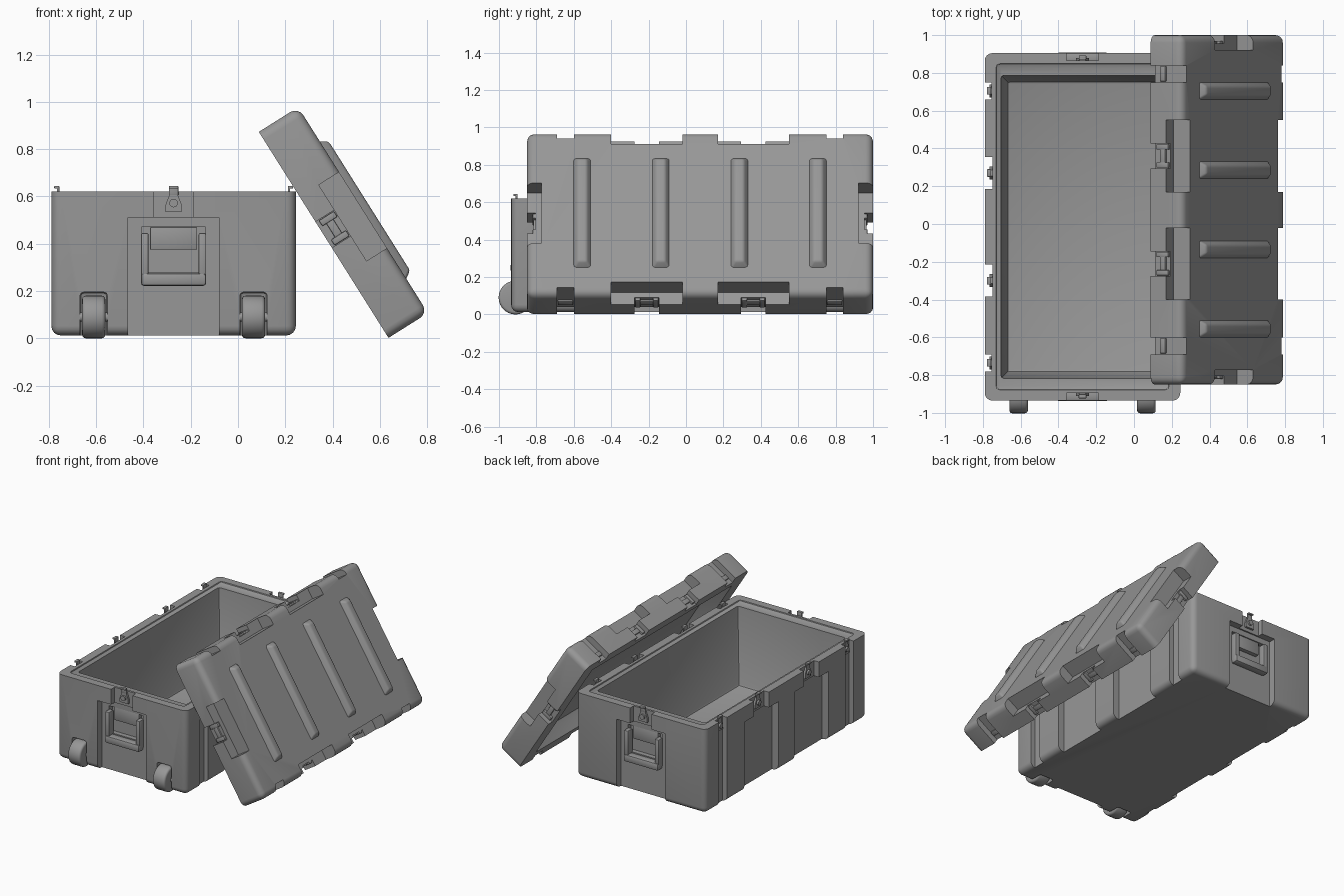
import bpy, bmesh, math
from mathutils import Matrix, Vector

if "Cube" in bpy.data.objects:
    bpy.data.objects.remove(bpy.data.objects["Cube"])

BASE = Matrix.Translation((-0.2725, -0.015, 0))
LID = Matrix.Translation((0.3625, 0.075, 0.4375)) @ Matrix.Rotation(math.radians(57.8), 4, 'Y')
HX, HY = 0.5175, 0.92          # half sizes of the base
ENDS = (0, math.pi)            # rotations for the two short ends
GREY = bpy.data.materials.new("dark_grey_plastic")
GREY.diffuse_color = (0.31, 0.31, 0.31, 1)
GREY.use_nodes = True
GREY.node_tree.nodes["Principled BSDF"].inputs["Base Color"].default_value = GREY.diffuse_color


def finish(name, bm, mat=Matrix()):
    bmesh.ops.recalc_face_normals(bm, faces=bm.faces)
    me = bpy.data.meshes.new(name)
    bm.to_mesh(me)
    bm.free()
    me.materials.append(GREY)
    ob = bpy.data.objects.new(name, me)
    bpy.context.collection.objects.link(ob)
    ob.matrix_world = mat
    return ob


def frustum_bm(lo, hi, inset=(0, 0), flip=False):
    """Box whose top (or bottom when flipped) face is inset."""
    bm = bmesh.new()
    bmesh.ops.create_cube(bm, size=1)
    c, s = (Vector(lo) + Vector(hi)) / 2, Vector(hi) - Vector(lo)
    for v in bm.verts:
        k = (v.co.z > 0) != flip
        v.co = Vector((c.x + v.co.x * (s.x - 2 * inset[0] * k),
                       c.y + v.co.y * (s.y - 2 * inset[1] * k), c.z + v.co.z * s.z))
    return bm


def box(name, lo, hi, mat=Matrix(), bevel=0, seg=2, inset=(0, 0), flip=False, skip_z=None):
    bm = frustum_bm(lo, hi, inset, flip)
    if bevel:
        edges = [e for e in bm.edges if skip_z is None or
                 not all(abs(v.co.z - skip_z) < 1e-5 for v in e.verts)]
        bmesh.ops.bevel(bm, geom=edges, offset=bevel, segments=seg, profile=0.5, affect='EDGES')
    return finish(name, bm, mat)


def cylinder(name, r, depth, mat, n=32, bevel=0):
    bm = bmesh.new()
    bmesh.ops.create_cone(bm, cap_ends=True, segments=n, radius1=r, radius2=r, depth=depth)
    if bevel:
        rim = [e for e in bm.edges if abs(e.verts[0].co.z - e.verts[1].co.z) < 1e-5]
        bmesh.ops.bevel(bm, geom=rim, offset=bevel, segments=3, profile=0.5, affect='EDGES')
    return finish(name, bm, mat)


def cut(ob, tool):
    bpy.context.view_layer.update()
    m = ob.modifiers.new("cut", 'BOOLEAN')
    m.operation, m.solver, m.object = 'DIFFERENCE', 'EXACT', tool
    bpy.context.view_layer.objects.active = ob
    bpy.ops.object.modifier_apply(modifier=m.name)
    bpy.data.objects.remove(tool)


def cut_box(ob, lo, hi, mat=Matrix(), **kw):
    cut(ob, box("cutter", lo, hi, mat, **kw))


def spin(a):
    return Matrix.Rotation(a, 4, 'Z')


def sites(hx, hy):
    """Latch sites: frame whose -y points outward from the wall, and whether it is wide."""
    for a in ENDS:
        yield spin(a) @ Matrix.Translation((0, -hy, 0)), True
        for y in (-0.72, -0.285, 0.285, 0.72):
            yield spin(a + math.pi / 2) @ Matrix.Translation((y, -hx, 0)), abs(y) < 0.5


# base shell with stepped rim and tapered cavity
base = box("base_shell", (-HX, -HY, 0.012), (HX, HY, 0.62), bevel=0.04, seg=4, skip_z=0.62)
cut_box(base, (-0.465, -0.87, 0.605), (0.465, 0.87, 0.7), bevel=0.03)
cut_box(base, (-0.435, -0.805, 0.05), (0.435, 0.805, 0.66), inset=(0.035, 0.035), flip=True,
        bevel=0.015)
for M, wide in sites(HX, HY):
    if wide:
        cut_box(base, (-0.193, -0.1, -0.1), (0.193, 0.05, 0.51), M)
        cut_box(base, (-0.085, -0.1, 0.5), (0.085, 0.04, 0.7), M)
    else:
        cut_box(base, (-0.045, -0.1, -0.1), (0.045, 0.035, 0.7), M)

# handle pockets and wheel wells
for a in ENDS:
    cut_box(base, (-0.135, -HY - 0.1, 0.28), (0.135, -HY + 0.085, 0.47), spin(a))
WHEEL_X = (-0.338, 0.338)
for x in WHEEL_X:
    cut_box(base, (x - 0.058, -HY - 0.1, -0.1), (x + 0.058, -HY + 0.11, 0.195), bevel=0.015)
base.matrix_world = BASE

# wheels
for x in WHEEL_X:
    M = BASE @ Matrix.Translation((x, -0.897, 0.09)) @ Matrix.Rotation(math.pi / 2, 4, 'Y')
    cylinder("wheel", 0.09, 0.098, M, bevel=0.015)
    cylinder("wheel_axle", 0.02, 0.116, M, n=16)

# drop handles on both ends
for a in ENDS:
    M = BASE @ spin(a) @ Matrix.Translation((0, -HY, 0))
    for s in (-1, 1):
        box("handle_arm", (s * 0.122 - 0.016, 0.005, 0.24), (s * 0.122 + 0.016, 0.06, 0.445), M, 0.006)
    box("handle_grip", (-0.138, -0.002, 0.222), (0.138, 0.055, 0.275), M, 0.012)
    box("handle_hinge_plate", (-0.1, 0.055, 0.375), (0.1, 0.09, 0.47), M, 0.004)

# hook latches: teardrop plate, top tab and pivot disc
PLATE = [(-0.034, 0.535), (0.034, 0.535), (0.034, 0.565), (0.016, 0.612), (-0.016, 0.612), (-0.034, 0.565)]
for M, wide in sites(HX, HY):
    M = BASE @ M
    bm = bmesh.new()
    f = bm.faces.new([bm.verts.new((x, 0.045, z)) for x, z in PLATE])
    ext = bmesh.ops.extrude_face_region(bm, geom=[f])["geom"]
    bmesh.ops.translate(bm, vec=(0, -0.02, 0),
                        verts=[g for g in ext if isinstance(g, bmesh.types.BMVert)])
    finish("latch_plate", bm, M)
    box("latch_tab", (-0.02, 0.024, 0.605), (0.02, 0.034, 0.645), M, 0.003)
    box("latch_lip", (-0.02, 0.012, 0.633), (0.02, 0.03, 0.645), M, 0.003)
    cylinder("latch_pivot", 0.018, 0.02,
             M @ Matrix.Translation((0, 0.022, 0.572)) @ Matrix.Rotation(math.pi / 2, 4, 'X'), n=16)

# lid shell, hollow underneath, leaning on the base
LX, LY, T = 0.515, 0.925, 0.197
lid = box("lid_shell", (-LX, -LY, 0), (LX, LY, T), bevel=0.04, seg=4, skip_z=0)
cut_box(lid, (-0.43, -0.805, -0.05), (0.43, 0.805, 0.105), inset=(0.03, 0.03), bevel=0.01)
for M, wide in sites(LX, LY):
    if wide:
        cut_box(lid, (-0.19, -0.1, 0.095), (0.19, 0.078, 0.3), M)
        cut_box(lid, (-0.065, -0.1, -0.1), (0.065, 0.045, 0.1), M)
        # catch bar between two small lugs
        box("lid_catch", (-0.06, 0.034, 0.035), (0.06, 0.055, 0.07), LID @ M, 0.004)
        for s in (-1, 1):
            box("lid_catch_lug", (s * 0.048 - 0.014, 0.03, 0.015), (s * 0.048 + 0.014, 0.055, 0.09), LID @ M, 0.004)
    else:
        cut_box(lid, (-0.045, -0.1, -0.1), (0.045, 0.045, 0.3), M)
        box("lid_catch", (-0.04, 0.034, 0.035), (0.04, 0.055, 0.07), LID @ M, 0.004)
lid.matrix_world = LID

# raised stiffening ribs on the lid
for y in (-0.63, -0.21, 0.21, 0.63):
    box("lid_rib", (-0.35, y - 0.052, T - 0.01), (0.35, y + 0.052, T + 0.032), LID, 0.012, 4, inset=(0.028, 0.028))

# smooth rounded parts while keeping edges crisp
bpy.ops.object.select_all(action='SELECT')
bpy.context.view_layer.objects.active = base
bpy.ops.object.shade_smooth_by_angle(angle=math.radians(32))
